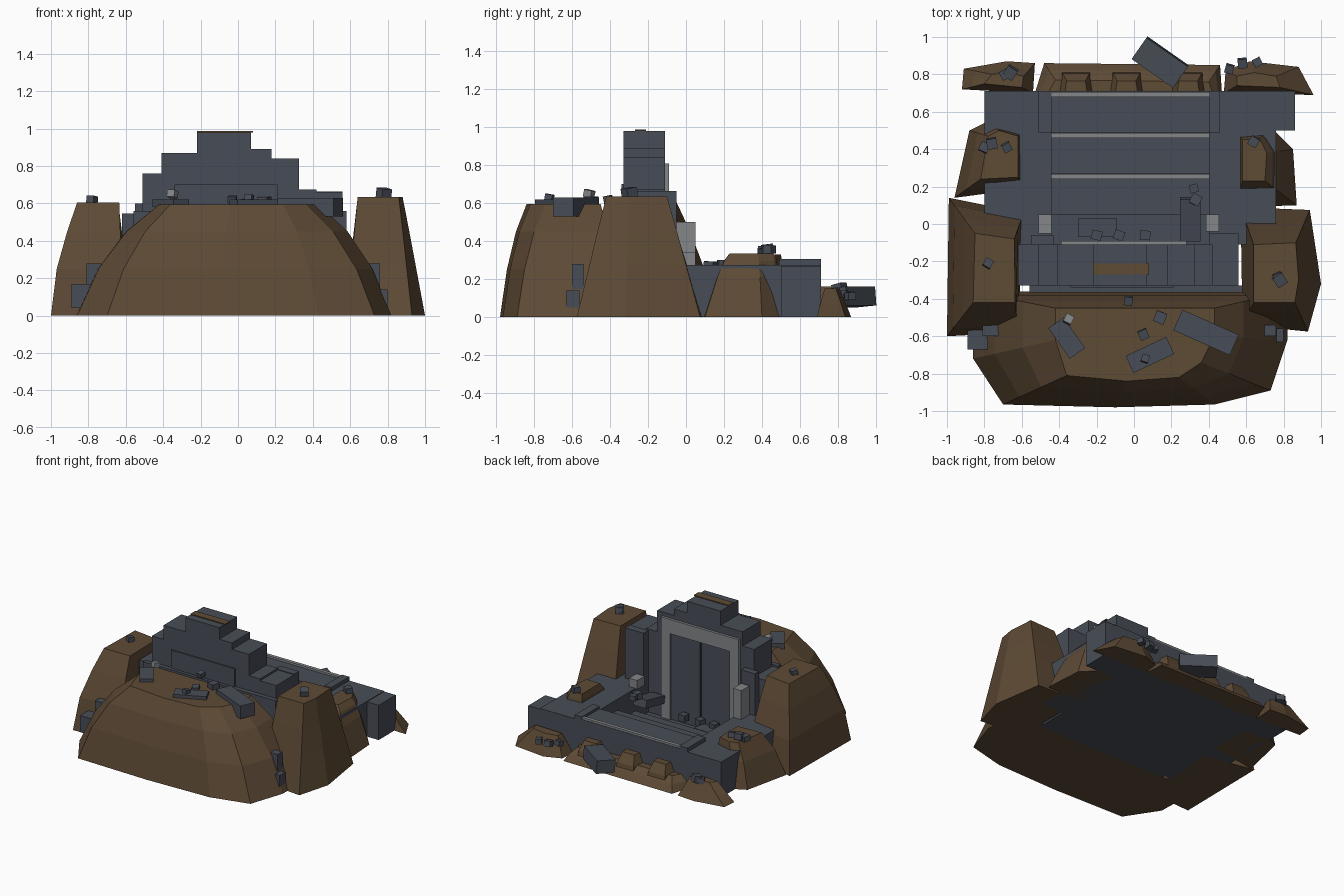
import bpy, bmesh, math, random
from mathutils import Matrix, Vector

random.seed(4)


def material(name, rgb):
    m = bpy.data.materials.new(name)
    m.diffuse_color = (*rgb, 1)
    return m


STONE = material("dark slate", (0.064, 0.073, 0.093))
EARTH = material("brown earth", (0.112, 0.069, 0.036))
TRIM = material("pale trim", (0.23, 0.24, 0.25))


def finish(name, bm, mat):
    bmesh.ops.recalc_face_normals(bm, faces=bm.faces[:])
    me = bpy.data.meshes.new(name)
    bm.to_mesh(me)
    bm.free()
    me.materials.append(mat)
    ob = bpy.data.objects.new(name, me)
    bpy.context.collection.objects.link(ob)
    return ob


def box(name, x0, x1, y0, y1, z0, z1, mat=STONE):
    bm = bmesh.new()
    size = Matrix.Diagonal((x1 - x0, y1 - y0, z1 - z0, 1))
    mid = Matrix.Translation(((x0 + x1) / 2, (y0 + y1) / 2, (z0 + z1) / 2))
    bmesh.ops.create_cube(bm, size=1, matrix=mid @ size)
    return finish(name, bm, mat)


def block(name, loc, size, turn=0, tilt=0, mat=STONE):
    """Box turned about z and tilted about its own x axis, angles in degrees."""
    ob = box(name, -size[0] / 2, size[0] / 2, -size[1] / 2, size[1] / 2,
             -size[2] / 2, size[2] / 2, mat)
    ob.location = loc
    ob.rotation_euler = (math.radians(tilt), 0, math.radians(turn))
    return ob


def mound(name, base, top, height, mids=(), mat=EARTH):
    """Loft from a base outline to a top outline; mids are (blend, z) rings."""
    bm = bmesh.new()
    rings = []
    for t, z in [(0, 0), *mids, (1, height)]:
        rings.append([bm.verts.new((a[0] + (b[0] - a[0]) * t,
                                    a[1] + (b[1] - a[1]) * t, z))
                      for a, b in zip(base, top)])
    n = len(base)
    for lo, hi in zip(rings, rings[1:]):
        for i in range(n):
            j = (i + 1) % n
            bm.faces.new((lo[i], lo[j], hi[j], hi[i]))
    bm.faces.new(rings[0])
    bm.faces.new(rings[-1])
    return finish(name, bm, mat)


# Earth mounds: large front one, two tall sides, two low sides
mound("front_mound",
      [(-.87, -.36), (-.86, -.72), (-.70, -.965), (-.10, -.98), (.43, -.965),
       (.73, -.89), (.82, -.62), (.82, -.36)],
      [(-.42, -.45), (-.42, -.62), (-.36, -.81), (-.04, -.84), (.24, -.82),
       (.36, -.74), (.43, -.60), (.43, -.45)],
      .595, [(.26, .25), (.60, .45)])
mound("left_mound",
      [(-1, -.60), (-.62, -.58), (-.59, .06), (-.99, .14)],
      [(-.86, -.42), (-.635, -.42), (-.64, -.08), (-.85, -.05)],
      .605, [(.22, .25), (.62, .45)])
mound("right_mound",
      [(.58, -.54), (.93, -.575), (1, -.32), (.94, .075), (.57, .09)],
      [(.64, -.42), (.86, -.42), (.88, -.30), (.865, -.10), (.64, -.11)],
      .635, [(.42, .27), (.70, .45)])
mound("left_low_mound",
      [(-.96, .14), (-.58, .19), (-.59, .50), (-.80, .54), (-.88, .50)],
      [(-.82, .24), (-.62, .25), (-.62, .47), (-.72, .50), (-.78, .47)],
      .33, [(.45, .2)])
mound("right_low_mound",
      [(.54, .09), (.87, .10), (.85, .40), (.74, .51), (.54, .50)],
      [(.58, .23), (.70, .23), (.71, .38), (.67, .46), (.58, .45)],
      .335, [(.5, .21), (.78, .295)])

# Low earth banks along the back
mound("back_bank", [(-.53, .70), (.47, .70), (.46, .85), (-.48, .86)],
      [(-.46, .70), (.42, .70), (.40, .76), (-.42, .77)], .09, [(.4, .05)])
mound("back_left_bank", [(-.92, .72), (-.54, .70), (-.53, .86), (-.68, .87), (-.91, .83)],
      [(-.80, .75), (-.60, .73), (-.59, .79), (-.68, .81), (-.76, .80)], .14, [(.45, .06)])
mound("back_right_bank", [(.48, .70), (.96, .69), (.88, .84), (.62, .87), (.49, .82)],
      [(.55, .74), (.78, .73), (.76, .79), (.64, .81), (.55, .79)], .15, [(.45, .07)])
for x in (-.31, -.04, .29):
    mound("bank_lump", [(x - .10, .69), (x + .10, .69), (x + .08, .82), (x - .08, .82)],
          [(x - .06, .70), (x + .06, .70), (x + .05, .765), (x - .05, .765)], .16, [(.3, .09)])

# Stone terrace around the sunken stairway
box("terrace_left", -.80, -.44, -.11, .71, 0, .275)
box("terrace_right", .40, .76, -.11, .71, 0, .275)
box("terrace_end", .76, .86, .50, .71, 0, .27)
box("kerb_left", -.51, -.44, .49, .71, .275, .305)
box("kerb_right", .40, .46, .49, .71, .275, .305)
box("court_floor", -.44, .40, -.11, .05, 0, .03)
for y0, y1, z in ((.49, .71, .285), (.27, .49, .19), (.05, .27, .10)):
    box("stair", -.44, .40, y0, y1, 0, z)
    box("stair_trim", -.44, .40, y1 - .03, y1 - .003, z, z + .015, TRIM)

# Stepped gate tower, extruded from its silhouette
outline = [(-.62, 0), (.56, 0), (.56, .66), (.42, .66), (.42, .675), (.325, .675),
           (.325, .84), (.18, .84), (.18, .89), (.07, .89), (.07, .98), (-.22, .98),
           (-.22, .87), (-.41, .87), (-.41, .76), (-.51, .76), (-.51, .545), (-.62, .545)]
bm = bmesh.new()
face = bm.faces.new([bm.verts.new((x, -.33, z)) for x, z in outline])
ext = bmesh.ops.extrude_face_region(bm, geom=[face])
bmesh.ops.translate(bm, vec=Vector((0, .22, 0)),
                    verts=[v for v in ext["geom"] if isinstance(v, bmesh.types.BMVert)])
finish("gate_tower", bm, STONE)
box("tower_soil", -.22, .08, -.27, -.21, .98, .987, EARTH)
box("front_panel", -.34, .21, -.34, -.33, .5, .70)
box("front_footing", -.56, .58, -.365, -.33, 0, .56)

# Doorway
box("door_lintel", -.39, .28, -.11, -.09, .70, .81, TRIM)
for x in (-.39, .20):
    box("door_jamb", x, x + .08, -.11, -.09, .03, .70, TRIM)
for x0, x1 in ((-.31, -.06), (-.05, .20)):
    box("door_leaf", x0, x1, -.11, -.102, .03, .70)
box("flank_pillar_right", .40, .56, -.11, -.05, .27, .665)
box("flank_pillar_left", -.55, -.43, -.11, -.06, .27, .60)
box("left_post", -.51, -.44, -.05, .05, .27, .50, TRIM)
box("right_post", .385, .455, -.04, .05, .27, .34, TRIM)

# Fallen slabs in the court
box("fallen_slab_left", -.30, -.09, -.07, .03, .03, .09)
block("fallen_slab_right", (.30, .025, .20), (.11, .23, .06), 0, 12)
for x in (-.20, -.08, .06):
    block("court_rubble", (x, -.06, .10), (.055, .05, .05), random.uniform(-25, 25))

# Stones leaning at the outer flanks
box("flank_stone", -.89, -.78, -.67, -.55, .04, .17)
box("flank_stone", -.81, -.70, -.60, -.52, .14, .28)
box("flank_stone", .68, .76, -.60, -.54, .12, .28)
box("flank_stone", .75, .80, -.63, -.56, .05, .14)

# Slabs lying on the front mound and behind the terrace
block("mound_slab", (-.36, -.61, .60), (.10, .20, .04), 35)
block("mound_slab", (.385, -.58, .58), (.33, .12, .10), -24)
block("mound_slab", (.085, -.70, .605), (.24, .10, .03), 25)
block("back_slab", (.14, .865, .105), (.27, .14, .10), -35, 5)

# Scattered rubble: position and size
for x, y, z, s in ((-.35, -.51, .65, .045), (-.03, -.41, .62, .045), (.05, -.59, .60, .05),
                   (.14, -.50, .61, .06), (.06, -.72, .63, .04), (-.78, -.21, .62, .045),
                   (.78, -.30, .655, .06), (.77, -.285, .66, .045), (-.80, .41, .35, .05),
                   (-.76, .43, .36, .055), (-.68, .41, .345, .045), (.64, .44, .355, .05),
                   (.32, .19, .28, .045), (.33, .13, .27, .055), (-.66, .81, .15, .06),
                   (-.69, .80, .14, .05), (.51, .83, .12, .045), (.58, .86, .11, .05),
                   (.66, .865, .11, .045)):
    pale = (x, y) == (-.35, -.51)
    block("rubble", (x, y, z), (s, s, s * .85), random.uniform(-40, 40),
          random.uniform(-15, 15), TRIM if pale else STONE)
